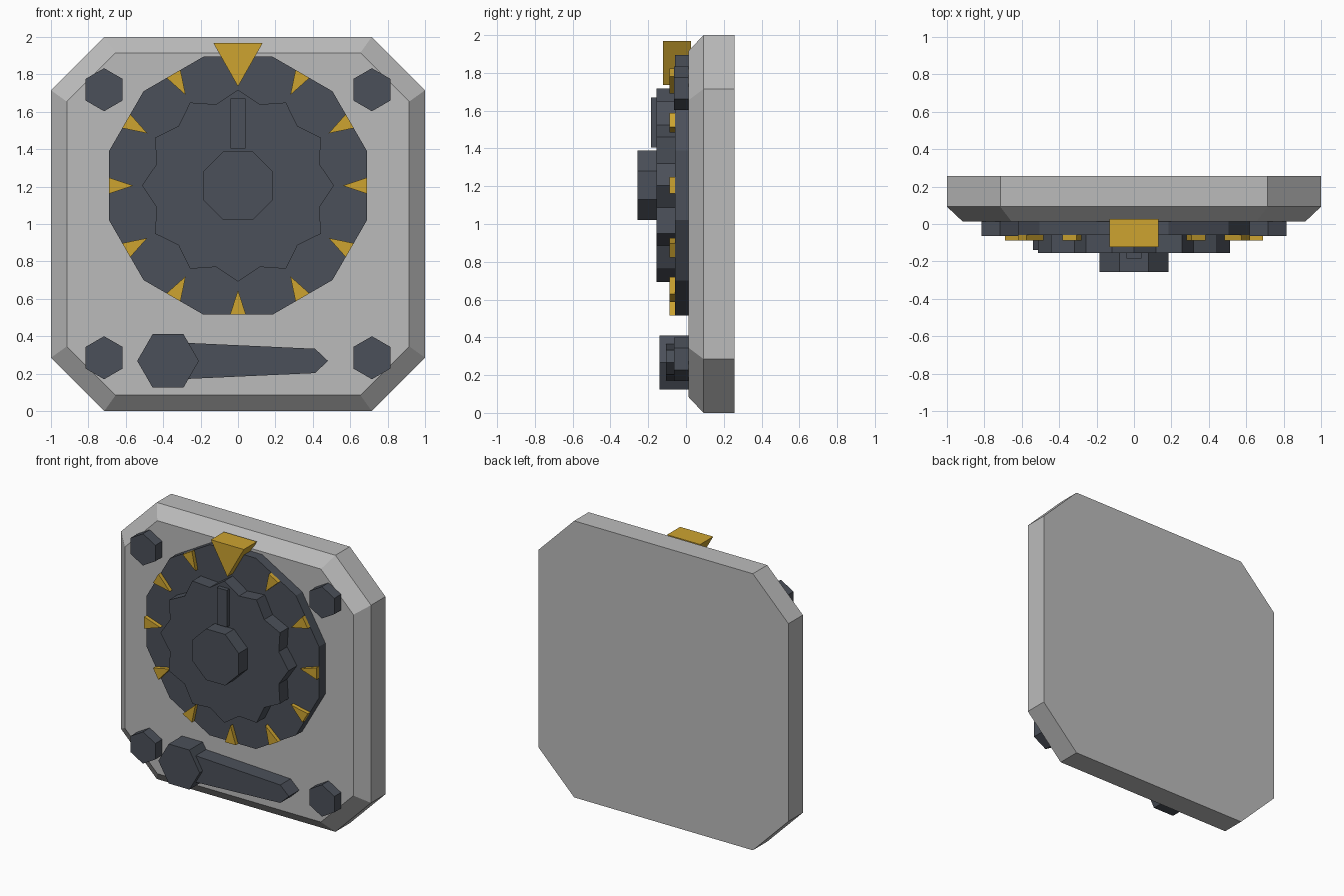
import bpy, bmesh
from math import sin, cos, pi, radians

cube = bpy.data.objects.get("Cube")
if cube:
    bpy.data.objects.remove(cube, do_unlink=True)


def material(name, rgb):
    m = bpy.data.materials.new(name)
    m.use_nodes = True
    m.diffuse_color = (*rgb, 1)
    m.node_tree.nodes["Principled BSDF"].inputs["Base Color"].default_value = (*rgb, 1)
    return m


grey = material("light grey", (0.5, 0.5, 0.5))
dark = material("dark slate", (0.07, 0.08, 0.1))
gold = material("gold", (0.61, 0.37, 0.03))


def loft(name, rings, mat, centre=(0, 0)):
    """Join outlines given as (depth y, [(x, z), ...]) into a capped solid."""
    bm = bmesh.new()
    loops = [[bm.verts.new((centre[0] + x, y, centre[1] + z)) for x, z in pts]
             for y, pts in rings]
    bm.faces.new(loops[0])
    bm.faces.new(loops[-1])
    n = len(loops[0])
    for a, b in zip(loops, loops[1:]):
        for i in range(n):
            j = (i + 1) % n
            bm.faces.new((a[i], a[j], b[j], b[i]))
    bmesh.ops.recalc_face_normals(bm, faces=bm.faces)
    mesh = bpy.data.meshes.new(name)
    bm.to_mesh(mesh)
    bm.free()
    mesh.materials.append(mat)
    obj = bpy.data.objects.new(name, mesh)
    bpy.context.collection.objects.link(obj)
    return obj


def prism(name, pts, front, back, mat, centre=(0, 0)):
    return loft(name, [(front, pts), (back, pts)], mat, centre)


def ngon(n, radii, start=0):
    """Regular outline; several radii alternate around it."""
    return [(radii[i % len(radii)] * cos(start + 2 * pi * i / n),
             radii[i % len(radii)] * sin(start + 2 * pi * i / n)) for i in range(n)]


FACE = 0.0125      # front of the plate
DIAL = -0.059      # front of the dial
KNOB = -0.155      # front of the scalloped knob
HUB = (0, 1.205)   # dial centre

# Back plate with cut corners and a chamfered front edge
c = 0.715
plate = [(c, 1), (1, c), (1, -c), (c, -1), (-c, -1), (-1, -c), (-1, c), (-c, 1)]
inner = [(x * 0.915, z * 0.915) for x, z in plate]
loft("back_plate", [(FACE, inner), (0.0925, plate), (0.257, plate)], grey, (0, 1))

# Dial, scalloped knob, hub and pointer bar
prism("dial", ngon(12, [0.714], radians(15)), DIAL, FACE, dark, HUB)
prism("scalloped_knob", ngon(24, [0.513, 0.45], pi / 2), KNOB, DIAL, dark, HUB)
prism("hub", ngon(8, [0.2], radians(22.5)), -0.256, KNOB, dark, HUB)
prism("pointer_bar", [(-0.04, 0.2), (0.04, 0.2), (0.04, 0.466), (-0.04, 0.466)],
      -0.185, KNOB, dark, HUB)

# Gold ticks around the dial, leaving the top free for the marker
for k in range(1, 12):
    a = pi / 2 + k * pi / 6
    tick = [(r * cos(a) - w * sin(a), r * sin(a) + w * cos(a))
            for r, w in ((0.69, 0.043), (0.56, 0), (0.69, -0.043))]
    prism(f"tick_{k}", tick, -0.0875, DIAL, gold, HUB)
prism("top_marker", [(-0.132, 1.968), (0.132, 1.968), (0, 1.735)], -0.122, 0.027, gold)

# Corner bolts
for side, x in (("right", -0.716), ("left", 0.716)):
    for level, z in (("lower", 0.285), ("upper", 1.718)):
        prism(f"{level}_{side}_bolt", ngon(6, [0.115], pi / 2), -0.064, FACE, dark, (x, z))

# Lever with a hexagonal pivot
PIVOT = (-0.374, 0.268)
prism("lever_arm", [(0, 0.101), (0.786, 0.065), (0.855, 0), (0.786, -0.065), (0, -0.101)],
      -0.105, FACE, dark, PIVOT)
prism("lever_pivot", ngon(6, [0.165]), -0.14, FACE, dark, PIVOT)
